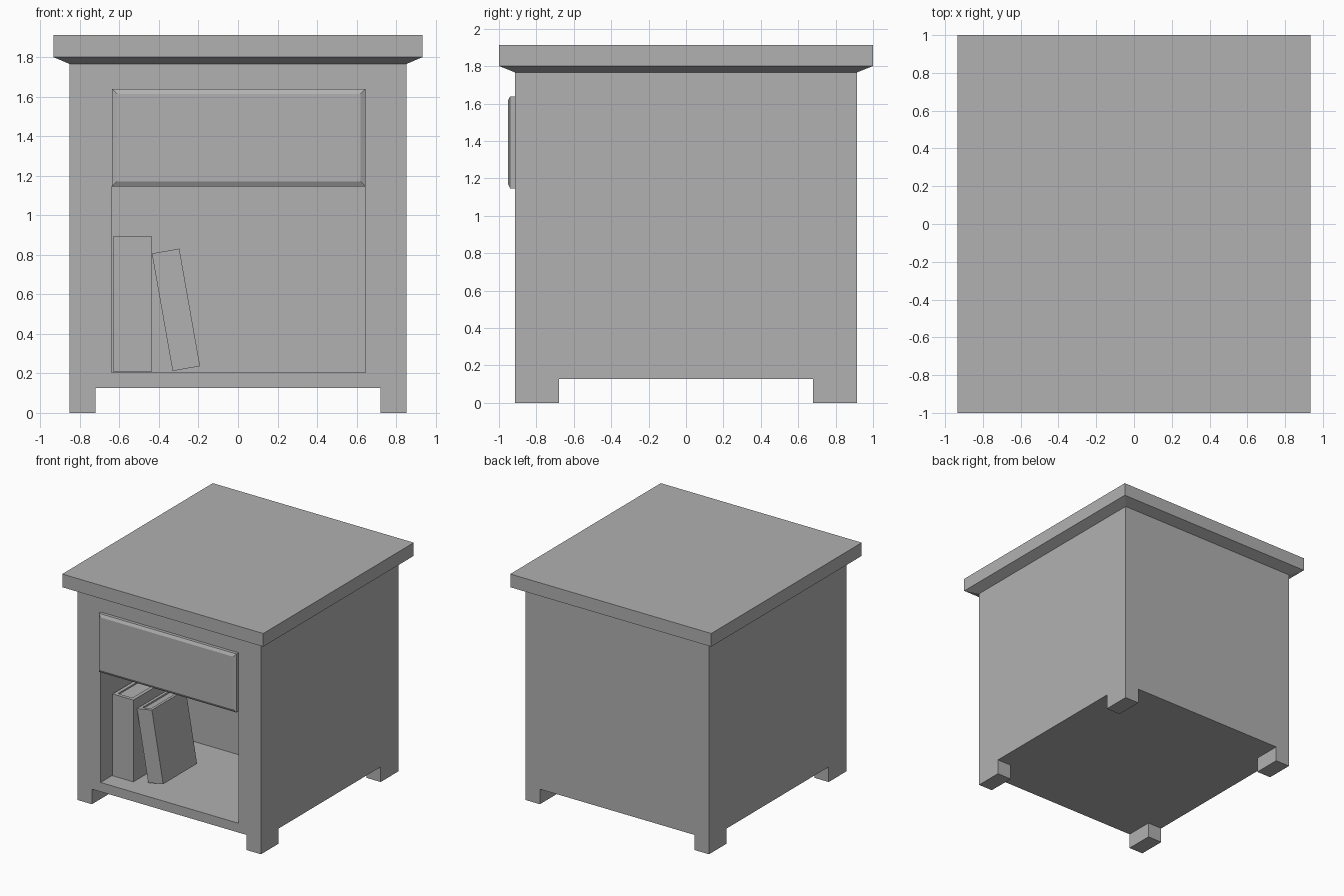
import bpy, bmesh
from math import radians
from mathutils import Matrix

if "Cube" in bpy.data.objects:
    bpy.data.objects.remove(bpy.data.objects["Cube"])

# Darker grey shared by every part
grey = bpy.data.materials.new("dark_grey")
grey.diffuse_color = (0.44, 0.44, 0.44, 1)
grey.use_nodes = True
grey.node_tree.nodes["Principled BSDF"].inputs["Base Color"].default_value = grey.diffuse_color


def loft(name, rings):
    """Closed solid skinned through equal-length rings of points."""
    bm = bmesh.new()
    loops = [[bm.verts.new(p) for p in ring] for ring in rings]
    for a, b in zip(loops, loops[1:]):
        for i in range(len(a)):
            j = (i + 1) % len(a)
            bm.faces.new((a[i], a[j], b[j], b[i]))
    bm.faces.new(loops[0])
    bm.faces.new(loops[-1])
    bmesh.ops.recalc_face_normals(bm, faces=bm.faces)
    me = bpy.data.meshes.new(name)
    bm.to_mesh(me)
    bm.free()
    me.materials.append(grey)
    ob = bpy.data.objects.new(name, me)
    bpy.context.collection.objects.link(ob)
    return ob


def rect_z(x0, x1, y0, y1, z):
    return [(x0, y0, z), (x1, y0, z), (x1, y1, z), (x0, y1, z)]


def rect_y(x0, x1, z0, z1, y):
    return [(x0, y, z0), (x1, y, z0), (x1, y, z1), (x0, y, z1)]


def box(name, x0, x1, y0, y1, z0, z1):
    return loft(name, [rect_z(x0, x1, y0, y1, z) for z in (z0, z1)])


BX, BY = 0.853, 0.913   # body half sizes
FOOT = 0.127            # foot height

# Cabinet body with the open shelf recessed into its front
body = box("cabinet_body", -BX, BX, -BY, BY, FOOT, 1.766)
cutter = box("shelf_cutter", -0.639, 0.645, -BY - 0.2, 0.10, 0.205, 1.147)
cutter.hide_render = True
mod = body.modifiers.new("shelf", 'BOOLEAN')
mod.operation = 'DIFFERENCE'
mod.solver = 'EXACT'
mod.object = cutter
bpy.context.view_layer.objects.active = body
body.select_set(True)
bpy.ops.object.modifier_apply(modifier=mod.name)
bpy.data.objects.remove(cutter)

# Feet flush with the body corners
for side, sx in (("left", -1), ("right", 1)):
    for end, sy in (("front", -1), ("back", 1)):
        xs = sorted((sx * 0.72, sx * BX))
        ys = sorted((sy * 0.678, sy * BY))
        box(f"{end}_{side}_foot", *xs, *ys, 0, FOOT)

# Table top with a sloped underside
loft("table_top", [rect_z(-BX, BX, -BY, BY, 1.766),
                   rect_z(-0.935, 0.935, -1, 1, 1.801),
                   rect_z(-0.935, 0.935, -1, 1, 1.912)])

# Drawer front with a shallow bevelled face
loft("drawer_front", [rect_y(-0.637, 0.645, 1.147, 1.639, -BY),
                      rect_y(-0.637, 0.645, 1.147, 1.639, -0.94),
                      rect_y(-0.613, 0.621, 1.171, 1.615, -0.953)])


def book(name, width, height, depth, loc, tilt=0):
    """Spine-forward book: U-shaped cover around a recessed page block."""
    t, r = 0.03, 0.012
    w = width
    outline = [(0, 0), (w, 0), (w, depth), (w - t, depth),
               (w - t, t), (t, t), (t, depth), (0, depth)]
    cover = loft(name + "_cover", [[(x, y, z) for x, y in outline]
                                   for z in (0, height)])
    pages = box(name + "_pages", t, w - t, t, depth - r, r, height - r)
    place = Matrix.Translation(loc) @ Matrix.Rotation(radians(tilt), 4, 'Y')
    for ob in (cover, pages):
        ob.matrix_world = place


# Upright book and a smaller one leaning against it
book("upright_book", 0.193, 0.688, 0.51, (-0.631, -0.765, 0.207))
book("leaning_book", 0.141, 0.604, 0.45, (-0.331, -0.72, 0.212), -10)
